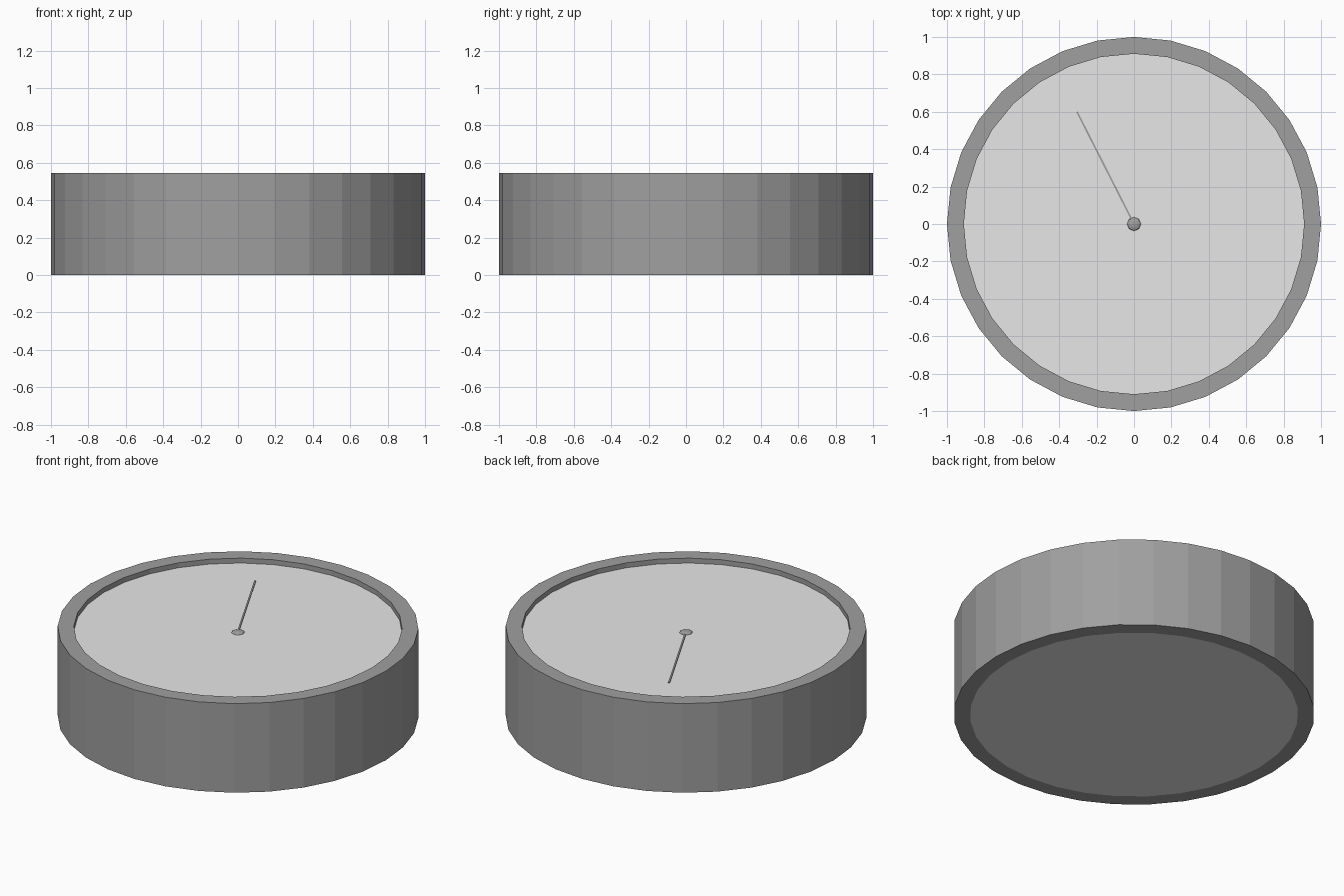
import bpy, bmesh, math
from mathutils import Matrix, Vector

if "Cube" in bpy.data.objects:
    bpy.data.objects.remove(bpy.data.objects["Cube"])

H, FACE_Z, INNER, SIDES = 0.545, 0.515, 0.91, 32


def material(name, value):
    m = bpy.data.materials.new(name)
    m.diffuse_color = (value, value, value, 1)
    m.use_nodes = True
    m.node_tree.nodes["Principled BSDF"].inputs["Base Color"].default_value = m.diffuse_color
    return m


rim_grey = material("mid grey", 0.35)
face_grey = material("light grey", 0.80)


def add(name, bm, mat):
    bmesh.ops.recalc_face_normals(bm, faces=bm.faces)
    me = bpy.data.meshes.new(name)
    bm.to_mesh(me)
    bm.free()
    me.materials.append(mat)
    ob = bpy.data.objects.new(name, me)
    bpy.context.collection.objects.link(ob)
    return ob


# Outer casing: rectangular section swept round the axis
bm = bmesh.new()
section = [(1, 0), (1, H), (INNER, H), (INNER, 0)]
rings = []
for i in range(SIDES):
    a = 2 * math.pi * i / SIDES
    rings.append([bm.verts.new((r * math.cos(a), r * math.sin(a), z)) for r, z in section])
for i in range(SIDES):
    p, q = rings[i], rings[(i + 1) % SIDES]
    for k in range(4):
        n = (k + 1) % 4
        bm.faces.new((p[k], q[k], q[n], p[n]))
add("casing", bm, rim_grey)

# Recessed dial, flush with the casing underneath
bm = bmesh.new()
bottom = bmesh.ops.create_circle(bm, cap_ends=True, segments=SIDES, radius=INNER)
face = bm.faces[:][0]
ext = bmesh.ops.extrude_face_region(bm, geom=[face], use_keep_orig=True)
for v in ext["geom"]:
    if isinstance(v, bmesh.types.BMVert):
        v.co.z = FACE_Z
# line the vertices up with the casing
for v in bm.verts:
    step = 2 * math.pi / SIDES
    a = round(math.atan2(v.co.y, v.co.x) / step) * step
    v.co.x, v.co.y = INNER * math.cos(a), INNER * math.sin(a)
add("dial", bm, face_grey)

# Needle: thin bar from the centre to its tip
tip = Vector((-0.305, 0.6, 0))
bm = bmesh.new()
bmesh.ops.create_cube(bm, size=1, matrix=Matrix.Translation(tip / 2 + Vector((0, 0, FACE_Z + 0.003)))
                      @ Matrix.Rotation(math.atan2(tip.y, tip.x), 4, "Z")
                      @ Matrix.Diagonal((tip.length, 0.009, 0.006, 1)))
add("needle", bm, rim_grey)

# Hub: flattened low-poly dome over the needle root
bm = bmesh.new()
bmesh.ops.create_uvsphere(bm, u_segments=8, v_segments=6, radius=0.037,
                          matrix=Matrix.Translation((0, 0, FACE_Z)) @ Matrix.Diagonal((1, 1, 0.3, 1)))
add("hub", bm, rim_grey)
